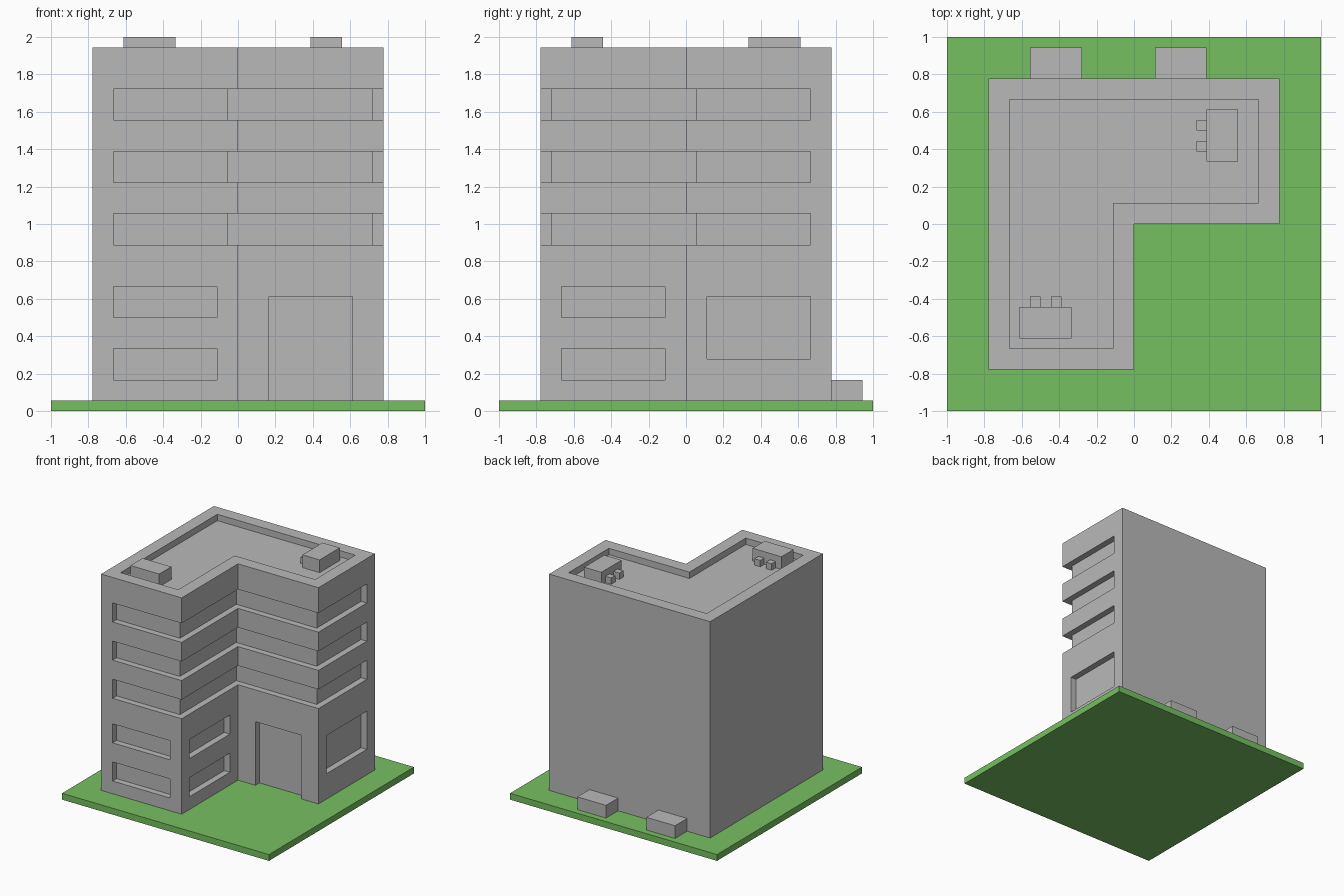
import bpy
import bmesh

U = 1 / 18  # building module

cube = bpy.data.objects.get("Cube")
if cube:
    bpy.data.objects.remove(cube, do_unlink=True)


def material(name, rgb):
    m = bpy.data.materials.new(name)
    m.use_nodes = True
    m.diffuse_color = (*rgb, 1)
    m.node_tree.nodes["Principled BSDF"].inputs["Base Color"].default_value = (*rgb, 1)
    return m


concrete = material("concrete grey", (0.485, 0.485, 0.485))
grass = material("grass green", (0.181, 0.527, 0.117))


def rect(x0, x1, y0, y1):
    return [(x0, y0), (x1, y0), (x1, y1), (x0, y1)]


def prisms(name, parts, mat):
    """One object from (outline, bottom, top) prisms, in modules."""
    bm = bmesh.new()
    for outline, z0, z1 in parts:
        low = [bm.verts.new((x * U, y * U, z0 * U)) for x, y in outline]
        high = [bm.verts.new((x * U, y * U, z1 * U)) for x, y in outline]
        bm.faces.new(low[::-1])
        bm.faces.new(high)
        n = len(outline)
        for i in range(n):
            j = (i + 1) % n
            bm.faces.new((low[i], low[j], high[j], high[i]))
    mesh = bpy.data.meshes.new(name)
    bm.to_mesh(mesh)
    bm.free()
    mesh.materials.append(mat)
    obj = bpy.data.objects.new(name, mesh)
    bpy.context.collection.objects.link(obj)
    return obj


# Lawn slab
prisms("lawn", [(rect(-18, 18, -18, 18), 0, 1)], grass)

# L-shaped building block
l_plan = [(-14, -14), (0, -14), (0, 0), (14, 0), (14, 14), (-14, 14)]
building = prisms("building", [(l_plan, 1, 35)], concrete)

# Sunken roof inside the parapet
roof_plan = [(-12, -12), (-2, -12), (-2, 2), (12, 2), (12, 12), (-12, 12)]
cuts = [(roof_plan, 34, 36)]

# Window bands wrapping the four street-side walls
band_plan = [(-12, -15), (1, -15), (1, -1), (15, -1), (15, 12),
             (13, 12), (13, 1), (-1, 1), (-1, -13), (-12, -13)]
cuts += [(band_plan, z, z + 3) for z in (16, 22, 28)]

# Lower windows of the front wing
for z in (3, 9):
    cuts.append((rect(-12, -2, -15, -13), z, z + 3))
    cuts.append((rect(-1, 1, -12, -2), z, z + 3))

# Doorway and large side window
cuts.append((rect(3, 11, -1, 1), 0, 11))
cuts.append((rect(13, 15, 2, 12), 5, 11))

# Carve all recesses, then discard the cutter
cutter = prisms("recess_cutter", cuts, concrete)
cutter.hide_render = True
mod = building.modifiers.new("recesses", 'BOOLEAN')
mod.operation = 'DIFFERENCE'
mod.solver = 'EXACT'
mod.object = cutter
bpy.context.view_layer.update()
carved = bpy.data.meshes.new_from_object(
    building.evaluated_get(bpy.context.evaluated_depsgraph_get()))
building.modifiers.clear()
building.data = carved
bpy.data.objects.remove(cutter, do_unlink=True)

# Rooftop units, each with two small vents
prisms("roof_unit_left", [(rect(7, 10, 6, 11), 34, 36)], concrete)
prisms("roof_unit_right", [(rect(-11, -6, -11, -8), 34, 36)], concrete)
for i, a in enumerate((7, 9)):
    prisms(f"roof_vent_left_{i + 1}", [(rect(6, 7, a, a + 1), 34, 35)], concrete)
    prisms(f"roof_vent_right_{i + 1}", [(rect(-a - 1, -a, -8, -7), 34, 35)], concrete)

# Low boxes on the grass behind the building
for side, x in (("right", -10), ("left", 2)):
    prisms(f"ground_box_{side}", [(rect(x, x + 5, 14, 17), 1, 3)], concrete)
